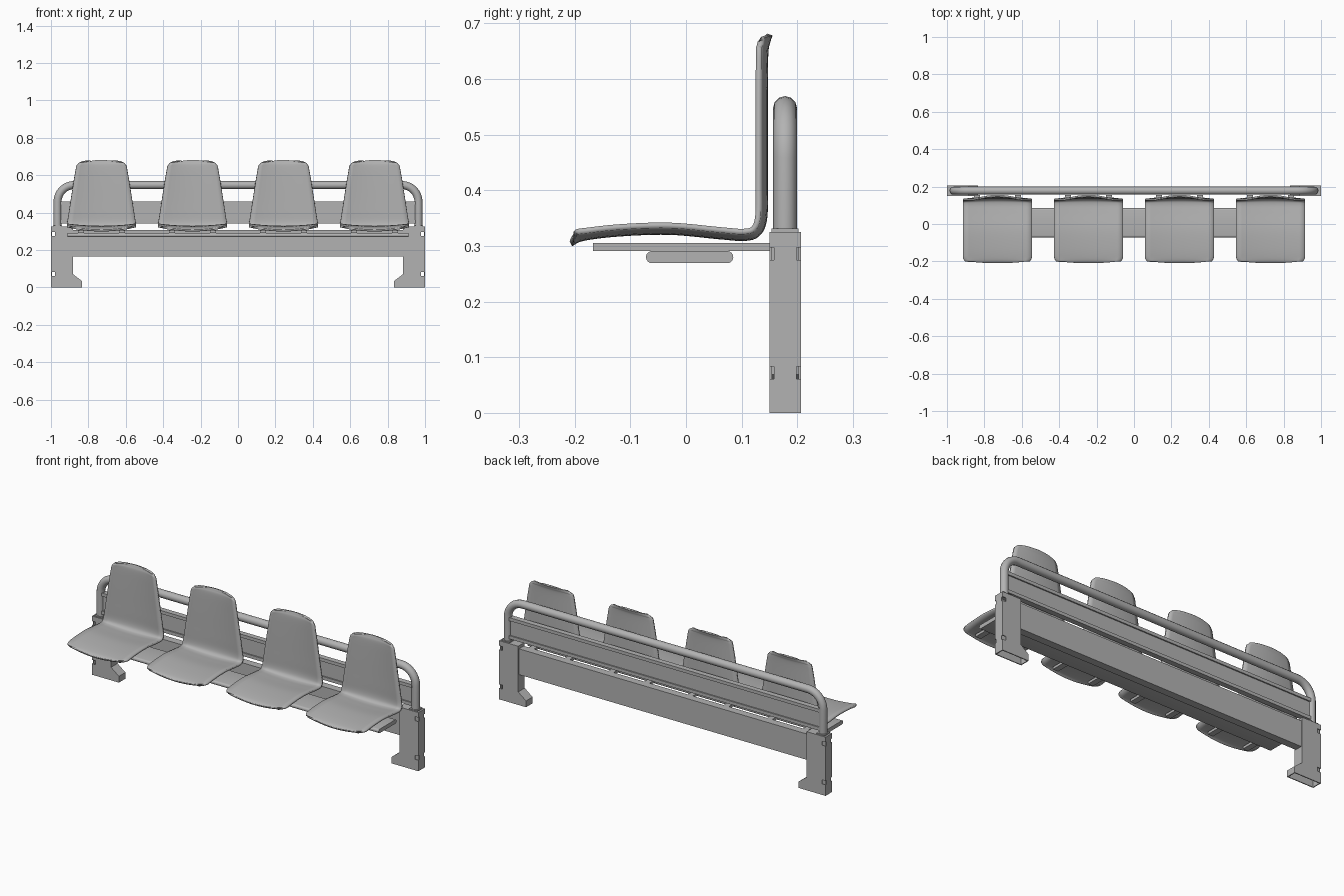
import bpy, bmesh, math
from mathutils import Vector

if "Cube" in bpy.data.objects:
    bpy.data.objects.remove(bpy.data.objects["Cube"], do_unlink=True)

grey = bpy.data.materials.new("plain grey")
grey.use_nodes = True
colour = (0.45, 0.45, 0.45, 1)
grey.diffuse_color = colour
grey.node_tree.nodes["Principled BSDF"].inputs["Base Color"].default_value = colour


def finish(name, bm, smooth=False):
    bmesh.ops.recalc_face_normals(bm, faces=bm.faces)
    mesh = bpy.data.meshes.new(name)
    bm.to_mesh(mesh)
    bm.free()
    mesh.materials.append(grey)
    obj = bpy.data.objects.new(name, mesh)
    bpy.context.collection.objects.link(obj)
    if smooth:
        shade(obj)
    return obj


def shade(obj):
    bpy.ops.object.select_all(action='DESELECT')
    obj.select_set(True)
    bpy.context.view_layer.objects.active = obj
    bpy.ops.object.shade_smooth_by_angle(angle=math.radians(35))


def box(name, low, high):
    low, high = Vector(low), Vector(high)
    bm = bmesh.new()
    bmesh.ops.create_cube(bm, size=1)
    for v in bm.verts:
        v.co = (low + high) / 2 + v.co * (high - low)
    return finish(name, bm)


def extrude(name, points, move, smooth=False):
    """Extrude a closed outline of 3D points along a vector."""
    bm = bmesh.new()
    face = bm.faces.new([bm.verts.new(p) for p in points])
    new = bmesh.ops.extrude_face_region(bm, geom=[face])["geom"]
    bmesh.ops.translate(bm, vec=move, verts=[v for v in new if isinstance(v, bmesh.types.BMVert)])
    return finish(name, bm, smooth)


def cut(obj, cutter):
    cutter.hide_render = True
    cutter.hide_viewport = True
    mod = obj.modifiers.new("cut", 'BOOLEAN')
    mod.operation = 'DIFFERENCE'
    mod.solver = 'EXACT'
    mod.object = cutter
    cutter.hide_set(True)


# Hollow posts with a toe and clip notches at the outer corners
def post(side, label):
    outer = [(1, 0), (0.835, 0), (0.835, 0.035), (0.883, 0.072), (0.883, 0.325), (1, 0.325)]
    inner = [(0.995, -0.01), (0.84, -0.01), (0.84, 0.032), (0.888, 0.069), (0.888, 0.32), (0.995, 0.32)]
    leg = extrude(label + "_post", [(side * x, 0.15, z) for x, z in outer], (0, 0.057, 0))
    cut(leg, extrude(label + "_post_hollow", [(side * x, 0.155, z) for x, z in inner], (0, 0.047, 0)))
    for z in (0.072, 0.286):
        for y in (0.152, 0.205):
            a, b = sorted((side * 0.978, side * 1.01))
            cut(leg, box(label + "_post_notch", (a, y - 0.006, z - 0.011), (b, y + 0.006, z + 0.011)))
    # Collar where the rail enters the post
    a, b = sorted((side * 0.94, side * 0.99))
    box(label + "_collar", (a, 0.154, 0.325), (b, 0.202, 0.331))


post(1, "left")
post(-1, "right")

# Bent tubular rail
bend, top, reach = 0.09, 0.548, 0.965
quarter = [(reach - bend + bend * math.cos(i * math.pi / 16),
            top - bend + bend * math.sin(i * math.pi / 16)) for i in range(9)]
path = [(reach, 0.32)] + quarter
path += [(-x, z) for x, z in reversed(path)]
curve = bpy.data.curves.new("rail", 'CURVE')
curve.dimensions = '3D'
curve.bevel_depth = 0.0215
curve.bevel_resolution = 4
spline = curve.splines.new('POLY')
spline.points.add(len(path) - 1)
for point, (x, z) in zip(spline.points, path):
    point.co = (x, 0.178, z, 1)
    point.radius = 1
spline.use_smooth = True
curve.materials.append(grey)
rail = bpy.data.objects.new("rail", curve)
bpy.context.collection.objects.link(rail)

# Boards between the posts
box("lower_board", (-0.883, 0.158, 0.165), (0.883, 0.2, 0.308))
box("back_panel", (-0.95, 0.17, 0.345), (0.95, 0.186, 0.455))
for label, z in (("top", 0.443), ("bottom", 0.343)):
    box(label + "_panel_lip", (-0.95, 0.163, z), (0.95, 0.193, z + 0.018))

# Long beam with rounded edges under the seats
radius, beam_z = 0.011, 0.28
section = []
for y, start in ((0.074, -90), (-0.061, 90)):
    for i in range(9):
        angle = math.radians(start + i * 22.5)
        section.append((-0.912, y + radius * math.cos(angle), beam_z + radius * math.sin(angle)))
extrude("seat_beam", section, (1.824, 0, 0), True)


# Dished seat shell swept along a side profile
def smooth_path(points, steps=6):
    pts = [Vector(p) for p in points]
    pts = [2 * pts[0] - pts[1]] + pts + [2 * pts[-1] - pts[-2]]
    out = []
    for a, b, c, d in zip(pts, pts[1:], pts[2:], pts[3:]):
        for i in range(steps):
            t = i / steps
            out.append(0.5 * (2 * b + (c - a) * t + (2 * a - 5 * b + 4 * c - d) * t * t
                              + (3 * b - a - 3 * c + d) * t ** 3))
    return out + [pts[-2]]


profile = smooth_path([(-0.207, 0.304), (-0.185, 0.314), (-0.12, 0.322), (-0.03, 0.325),
                       (0.06, 0.317), (0.105, 0.314), (0.129, 0.322), (0.141, 0.35),
                       (0.142, 0.42), (0.142, 0.56), (0.143, 0.645), (0.147, 0.668), (0.151, 0.68)])


def half_width(y, z):
    width = 0.184 - 0.05 * max(0, z - 0.34) / 0.32
    for gap, r in ((y + 0.207, 0.025), (0.68 - z, 0.03)):
        if gap < r:
            width -= r - math.sqrt(max(0, r * r - (r - gap) ** 2))
    return width


def seat(index, centre):
    bm = bmesh.new()
    rows, across = [], 12
    for k, p in enumerate(profile):
        run = (profile[min(k + 1, len(profile) - 1)] - profile[max(k - 1, 0)]).normalized()
        normal = Vector((-run.y, run.x))
        front = max(0, 1 - (p.x + 0.207) / 0.08)
        crest = max(0, 1 - (0.68 - p.y) / 0.1)
        row = []
        for i in range(across + 1):
            u = 2 * i / across - 1
            q = p + normal * 0.012 * u * u + run * 0.014 * u * u * (front - crest)
            row.append(bm.verts.new((centre + u * half_width(*p), q.x, q.y)))
        rows.append(row)
    for a, b in zip(rows, rows[1:]):
        for i in range(across):
            bm.faces.new((a[i], a[i + 1], b[i + 1], b[i]))
    shell = finish("seat_shell_%d" % index, bm)
    solid = shell.modifiers.new("thickness", 'SOLIDIFY')
    solid.thickness = 0.01
    solid.offset = 0
    shade(shell)
    # Two support bars under each seat
    for s in (-1, 1):
        x = centre + s * 0.11
        box("seat_support_%d" % index, (x - 0.016, -0.167, 0.291), (x + 0.016, 0.155, 0.305))


for n, x in enumerate((-0.73, -0.243, 0.243, 0.73)):
    seat(n + 1, x)
